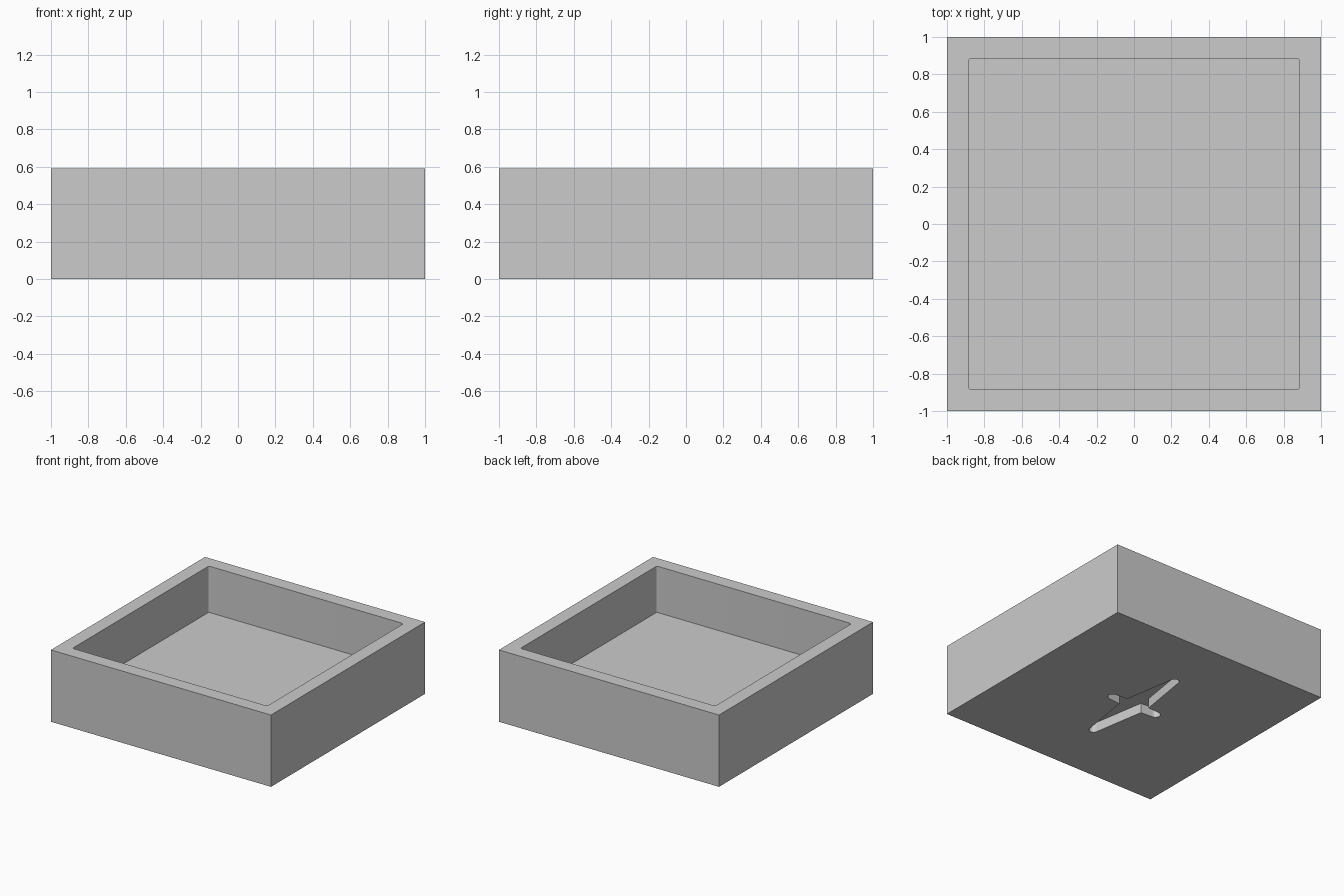
import bpy
import bmesh
from math import cos, sin, pi, radians

HEIGHT, FLOOR, CAVITY, CORNER = 0.59, 0.21, 0.885, 0.015
RECESS_DEPTH = 0.08

cube = bpy.data.objects.get("Cube")
if cube:
    bpy.data.objects.remove(cube, do_unlink=True)

# Single matte grey
grey = bpy.data.materials.new("plain_grey")
grey.use_nodes = True
grey.diffuse_color = (0.6, 0.6, 0.6, 1)
grey.node_tree.nodes["Principled BSDF"].inputs["Base Color"].default_value = grey.diffuse_color


def arc(cx, cy, r, start, sweep, steps):
    return [(cx + r * cos(start + sweep * i / steps),
             cy + r * sin(start + sweep * i / steps)) for i in range(steps + 1)]


def prism(name, outline, z0, z1):
    """Extrude a counter-clockwise outline from z0 to z1."""
    bm = bmesh.new()
    base = bm.faces.new([bm.verts.new((x, y, z0)) for x, y in outline])
    top = bmesh.ops.extrude_face_region(bm, geom=[base])["geom"]
    moved = [v for v in top if isinstance(v, bmesh.types.BMVert)]
    bmesh.ops.translate(bm, vec=(0, 0, z1 - z0), verts=moved)
    bmesh.ops.recalc_face_normals(bm, faces=bm.faces)
    mesh = bpy.data.meshes.new(name)
    bm.to_mesh(mesh)
    bm.free()
    mesh.materials.append(grey)
    obj = bpy.data.objects.new(name, mesh)
    bpy.context.collection.objects.link(obj)
    return obj


# Solid square block
tray = prism("tray", [(-1, -1), (1, -1), (1, 1), (-1, 1)], 0, HEIGHT)

# Cavity outline with slightly rounded corners
inner = CAVITY - CORNER
cavity = []
for k, (sx, sy) in enumerate([(1, 1), (-1, 1), (-1, -1), (1, -1)]):
    cavity += arc(sx * inner, sy * inner, CORNER, k * pi / 2, pi / 2, 6)

# Cross-shaped underside recess: short side arms, long tapered front and back arms
cross = []
for k, (sx, sy) in enumerate([(1, 1), (-1, 1), (-1, -1), (1, -1)]):
    reach, radius = (0.475, 0.035) if k % 2 else (0.21, 0.038)
    turn = k * pi / 2
    cross += arc(reach * cos(turn), reach * sin(turn), radius, turn - pi / 2, pi, 12)
    cross.append((sx * 0.105, sy * 0.045))

cutters = [prism("cavity_cutter", cavity, FLOOR, HEIGHT + 0.1),
           prism("recess_cutter", cross, -0.1, RECESS_DEPTH)]

# Cut both hollows, then discard the cutters
bpy.ops.object.select_all(action="DESELECT")
bpy.context.view_layer.objects.active = tray
tray.select_set(True)
for cutter in cutters:
    cutter.hide_render = True
    mod = tray.modifiers.new(cutter.name, "BOOLEAN")
    mod.operation = "DIFFERENCE"
    mod.solver = "EXACT"
    mod.object = cutter
    bpy.ops.object.modifier_apply(modifier=mod.name)
    bpy.data.objects.remove(cutter, do_unlink=True)

bpy.ops.object.shade_smooth_by_angle(angle=radians(30))
